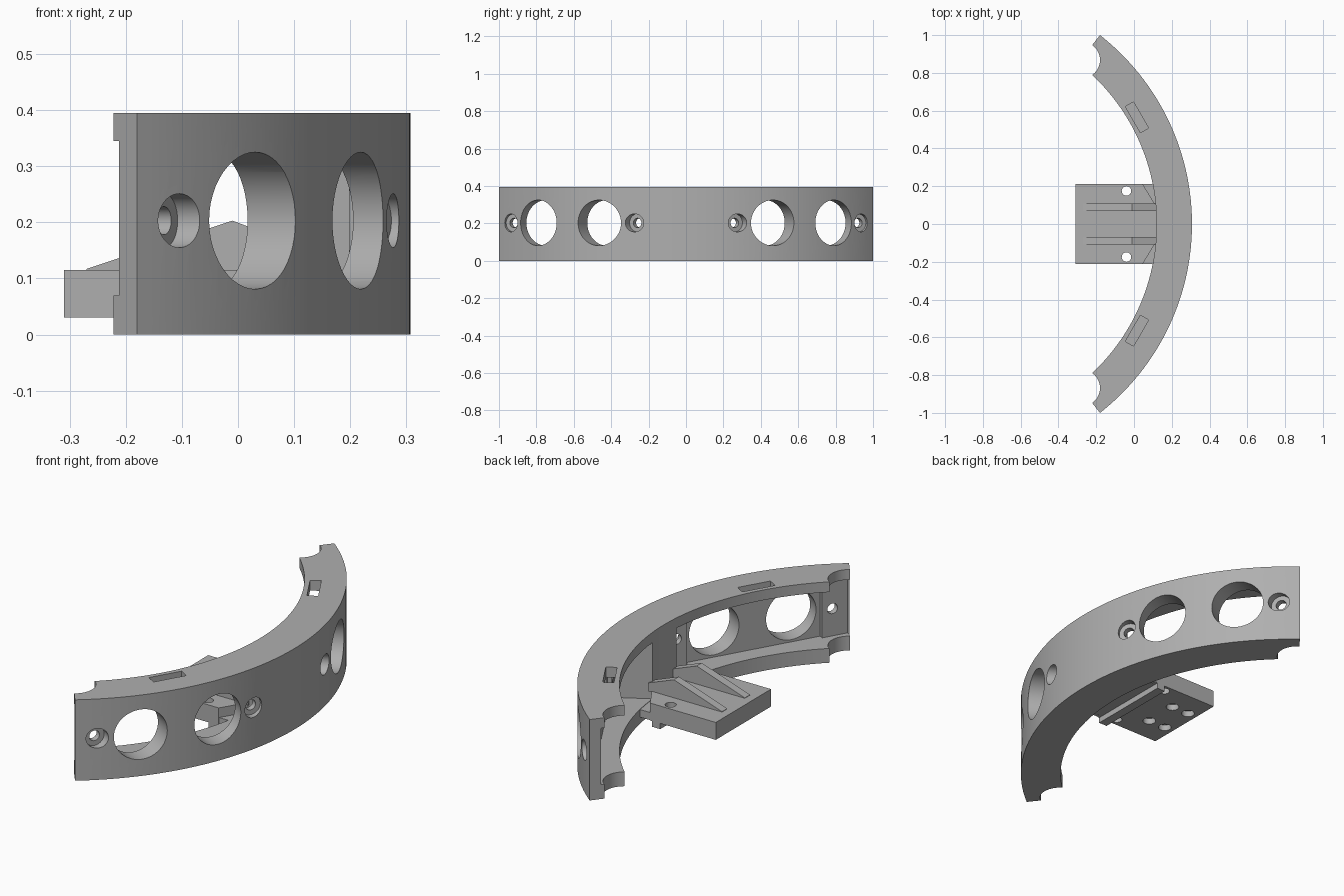
import bpy, bmesh
from math import sin, cos, radians, asin
from mathutils import Vector, Matrix

cube = bpy.data.objects.get("Cube")
if cube:
    bpy.data.objects.remove(cube)

grey = bpy.data.materials.new("plain_grey")
grey.use_nodes = True
colour = (0.43, 0.43, 0.43, 1)
grey.diffuse_color = colour
grey.node_tree.nodes["Principled BSDF"].inputs["Base Color"].default_value = colour

CENTRE_X, R_OUT, R_IN, HEIGHT = -0.963, 1.27, 1.083, 0.395
HOLE_Z = 0.203
TILT = radians(30)


def finish(name, bm):
    bmesh.ops.recalc_face_normals(bm, faces=bm.faces)
    mesh = bpy.data.meshes.new(name)
    bm.to_mesh(mesh)
    bm.free()
    obj = bpy.data.objects.new(name, mesh)
    bpy.context.collection.objects.link(obj)
    mesh.materials.append(grey)
    return obj


def prism(name, points, move):
    """Extrude a closed outline of 3D points along a vector."""
    bm = bmesh.new()
    face = bm.faces.new([bm.verts.new(p) for p in points])
    new = bmesh.ops.extrude_face_region(bm, geom=[face])["geom"]
    bmesh.ops.translate(bm, vec=move, verts=[v for v in new if isinstance(v, bmesh.types.BMVert)])
    return finish(name, bm)


def upright(name, outline, z0, z1):
    return prism(name, [(x, y, z0) for x, y in outline], (0, 0, z1 - z0))


def rod(name, start, end, radius, sides=48):
    start, end = Vector(start), Vector(end)
    axis = end - start
    bm = bmesh.new()
    place = Matrix.Translation((start + end) / 2) @ axis.to_track_quat("Z", "Y").to_matrix().to_4x4()
    bmesh.ops.create_cone(bm, cap_ends=True, segments=sides, radius1=radius,
                          radius2=radius, depth=axis.length, matrix=place)
    return finish(name, bm)


def boolean(obj, other, operation="DIFFERENCE"):
    mod = obj.modifiers.new("boolean", "BOOLEAN")
    mod.operation, mod.solver, mod.object = operation, "EXACT", other
    bpy.context.view_layer.objects.active = obj
    bpy.ops.object.modifier_apply(modifier=mod.name)
    bpy.data.objects.remove(other)


def smooth(obj):
    bpy.ops.object.select_all(action="DESELECT")
    obj.select_set(True)
    bpy.context.view_layer.objects.active = obj
    bpy.ops.object.shade_smooth_by_angle(angle=radians(25))


def local(side, w, u):
    """Point on one wing: w outward along its axis, u sideways toward its tip."""
    return (CENTRE_X + w * cos(TILT) - u * sin(TILT), side * (w * sin(TILT) + u * cos(TILT)))


# Curved bumper body
half = asin(1 / R_OUT)
steps = 72
angles = [half * (2 * i / steps - 1) for i in range(steps + 1)]
outline = [(CENTRE_X + R_OUT * cos(a), R_OUT * sin(a)) for a in angles]
outline += [(CENTRE_X + R_IN * cos(a), R_IN * sin(a)) for a in reversed(angles)]
bumper = upright("curved_bumper", outline, 0, HEIGHT)

for side in (-1, 1):
    # Rear pocket with a flat back and shallower screw pads
    pocket = [(0.9, -0.46), (1.15, -0.46), (1.15, -0.33), (1.17, -0.33),
              (1.17, 0.33), (1.15, 0.33), (1.15, 0.455), (0.9, 0.455)]
    boolean(bumper, upright("pocket", [local(side, w, u) for w, u in pocket], 0.07, 0.345))
    # Slot in the top flange
    slot = [(1.105, -0.08), (1.155, -0.08), (1.155, 0.08), (1.105, 0.08)]
    boolean(bumper, upright("slot", [local(side, w, u) for w, u in slot], 0.3, 0.5))
    # Round notch at the tip
    boolean(bumper, rod("notch", (-0.276, side * 0.868, -0.1), (-0.276, side * 0.868, 0.5), 0.096))
    # Sensor holes, screw holes and their counterbores
    for end in (-1, 1):
        for u, radius, depth in ((0.188, 0.122, 1.0), (0.381, 0.025, 1.05), (0.381, 0.048, 1.18)):
            a = (*local(side, depth, end * u), HOLE_Z)
            b = (*local(side, 1.4, end * u), HOLE_Z)
            boolean(bumper, rod("hole", a, b, radius))
smooth(bumper)

# Mounting tray with angled rear corners
tray = upright("mounting_tray", [(-0.31, -0.213), (0.045, -0.213), (0.12, -0.09), (0.14, -0.09),
                                 (0.14, 0.09), (0.12, 0.09), (0.045, 0.213), (-0.31, 0.213)], 0.03, 0.115)
for side in (-1, 1):
    boolean(tray, rod("through_hole", (-0.04, side * 0.175, -0.1), (-0.04, side * 0.175, 0.3), 0.025, 32))
    for x in (-0.26, -0.165):
        boolean(tray, rod("blind_hole", (x, side * 0.085, -0.1), (x, side * 0.085, 0.06), 0.03, 32))
smooth(tray)

# Ledge and hooked lip where the tray meets the bumper
upright("tray_ledge", [(0.03, -0.212), (0.13, -0.212), (0.13, 0.212), (0.03, 0.212)], 0.031, 0.068)
upright("tray_lip", [(-0.01, -0.213), (0.035, -0.213), (0.035, 0.213), (-0.01, 0.213)], 0.002, 0.032)

# Sloping ribs on the tray
for side, name in ((-1, "right_rib"), (1, "left_rib")):
    profile = [(-0.27, 0.11), (-0.27, 0.117), (-0.01, 0.203), (0.13, 0.15), (0.13, 0.11)]
    prism(name, [(x, side * 0.068, z) for x, z in profile], (0, side * 0.04, 0))
